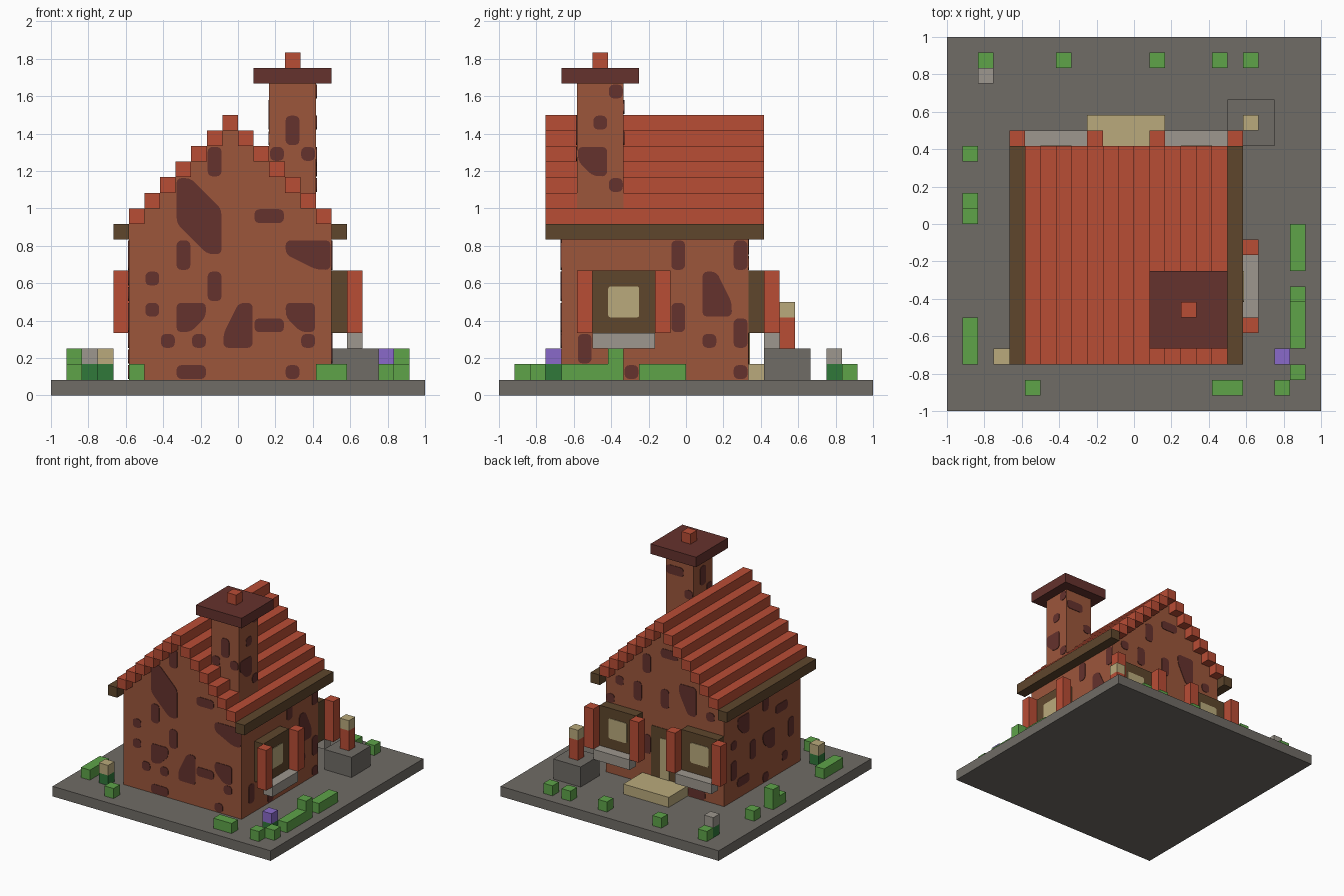
import bpy, bmesh
from mathutils import Vector

cube = bpy.data.objects.get("Cube")
if cube:
    bpy.data.objects.remove(cube, do_unlink=True)

U = 1 / 12  # block size


def material(name, r, g, b):
    def lin(c):
        c /= 255
        return c / 12.92 if c <= 0.04045 else ((c + 0.055) / 1.055) ** 2.4
    col = (lin(r), lin(g), lin(b), 1)
    m = bpy.data.materials.new(name)
    m.use_nodes = True
    m.diffuse_color = col
    m.node_tree.nodes["Principled BSDF"].inputs["Base Color"].default_value = col
    return m


STONE = material("dark stone", 112, 108, 102)
RED = material("roof red", 185, 77, 53)
BRICK = material("brick", 156, 86, 59)
MAROON = material("maroon brick", 101, 50, 45)
WOOD = material("dark wood", 94, 70, 44)
TAN = material("tan", 186, 170, 124)
GREY = material("light grey", 157, 151, 142)
GREEN = material("leaf green", 94, 164, 73)
DARK_GREEN = material("stem green", 48, 120, 58)
PURPLE = material("purple", 138, 106, 202)


def finish(name, bm, mat):
    bmesh.ops.recalc_face_normals(bm, faces=bm.faces)
    me = bpy.data.meshes.new(name)
    bm.to_mesh(me)
    bm.free()
    me.materials.append(mat)
    ob = bpy.data.objects.new(name, me)
    bpy.context.collection.objects.link(ob)
    return ob


def boxes(name, mat, *items):
    """One object of boxes, each (x0, x1, y0, y1, z0, z1) in blocks."""
    bm = bmesh.new()
    for x0, x1, y0, y1, z0, z1 in items:
        vs = bmesh.ops.create_cube(bm, size=1)["verts"]
        for v in vs:
            v.co = Vector(((x0 + x1) / 2 + v.co.x * (x1 - x0),
                           (y0 + y1) / 2 + v.co.y * (y1 - y0),
                           (z0 + z1) / 2 + v.co.z * (z1 - z0))) * U
    return finish(name, bm, mat)


def patches(name, mat, axis, plane, sign, shapes, inset=0.0065, radius=0.026, lift=0.004):
    """Thin rounded plates on a wall; a shape is a list of (a0, a1, z0, z1) rectangles."""
    bm = bmesh.new()
    for rects in shapes:
        cells = {(a, z) for a0, a1, z0, z1 in rects for a in range(a0, a1) for z in range(z0, z1)}
        part = bmesh.new()
        for a, z in cells:
            corners = [(a, z), (a + 1, z), (a + 1, z + 1), (a, z + 1)]
            part.faces.new([part.verts.new((p * U, q * U, 0)) for p, q in corners])
        bmesh.ops.remove_doubles(part, verts=part.verts, dist=1e-4)
        if len(part.faces) > 1:
            bmesh.ops.dissolve_faces(part, faces=part.faces[:], use_verts=True)
        bmesh.ops.dissolve_limit(part, angle_limit=0.01, verts=part.verts, edges=part.edges)
        if inset:
            rim = bmesh.ops.inset_region(part, faces=part.faces[:], thickness=inset, use_boundary=True)
            bmesh.ops.delete(part, geom=rim["faces"], context='FACES')
        bmesh.ops.bevel(part, geom=part.verts[:], offset=radius, segments=3,
                        profile=0.5, affect='VERTICES')
        top = bmesh.ops.extrude_face_region(part, geom=part.faces[:], use_keep_orig=True)["geom"]
        for v in [g for g in top if isinstance(g, bmesh.types.BMVert)]:
            v.co.z = lift
        for v in part.verts:
            a, z, d = v.co
            d = plane * U + sign * d
            v.co = (d, a, z) if axis == 'X' else (a, d, z)
        me = bpy.data.meshes.new("temp")
        part.to_mesh(me)
        part.free()
        bm.from_mesh(me)
        bpy.data.meshes.remove(me)
    return finish(name, bm, mat)


# Ground slab
boxes("ground_slab", STONE, (-12, 12, -12, 12, 0, 1))

# House body: stepped gable profile extruded front to back
columns = [(i, 11 + min(i + 7, 5 - i)) for i in range(-7, 6)]
profile = [(6, 1), (-7, 1)]
for i, h in columns:
    profile += [(i, h), (i + 1, h)]
bm = bmesh.new()
face = bm.faces.new([bm.verts.new((x * U, -8 * U, z * U)) for x, z in profile])
ext = bmesh.ops.extrude_face_region(bm, geom=[face], use_keep_orig=True)["geom"]
bmesh.ops.translate(bm, vec=(0, 12 * U, 0), verts=[g for g in ext if isinstance(g, bmesh.types.BMVert)])
bmesh.ops.remove_doubles(bm, verts=bm.verts, dist=1e-5)
finish("house_walls", bm, BRICK)

# Stepped roof and eaves
boxes("roof_steps", RED, *[(i, i + 1, -9, 5, h, h + 1) for i, h in columns])
boxes("roof_eaves", WOOD, (-8, -7, -9, 5, 10, 11), (6, 7, -9, 5, 10, 11))

# Chimney, a hair wider than the roof step it breaks through
boxes("chimney_stack", BRICK, (2, 5.02, -7, -4, 12, 20))
boxes("chimney_cap", MAROON, (1, 6, -8, -3, 20, 21))
boxes("chimney_knob", RED, (3, 4, -6, -5, 21, 22))


# Windows: frame, rounded pane, two shutters and a sill
def window(name, axis, wall, a):
    def place(a0, a1, d0, d1, z0, z1):
        if axis == 'X':
            return (wall + d0, wall + d1, a0, a1, z0, z1)
        return (a0, a1, wall + d0, wall + d1, z0, z1)
    boxes(name + "_frame", WOOD, place(a, a + 4, 0, 1, 4, 8))
    boxes(name + "_shutters", RED, place(a - 1, a, 1, 2, 4, 8), place(a + 4, a + 5, 1, 2, 4, 8))
    boxes(name + "_sill", GREY, place(a, a + 4, 1, 2, 3, 4))
    patches(name + "_pane", TAN, axis, wall + 1, 1, [[(a + 1, a + 3, 5, 7)]], inset=0, radius=0.014)


window("side_window", 'X', 6, -6)
window("back_window_left", 'Y', 4, 2)
window("back_window_right", 'Y', 4, -7)

# Door and doorstep
patches("door_frame", WOOD, 'Y', 4, 1, [[(-2, 1, 1, 7)]], inset=0, radius=0.012)
patches("door_panel", TAN, 'Y', 4, 1, [[(-1, 0, 1, 6)]], inset=0, radius=0.012, lift=0.008)
boxes("doorstep", TAN, (-3, 2, 4, 7, 1, 2))

# Dark brick patches on the walls
patches("front_wall_patches", MAROON, 'Y', -8, -1, [
    [(-2, -1, 14, 16)], [(-4, -3, 11, 14), (-4, -1, 11, 12), (-2, -1, 9, 12)],
    [(1, 3, 11, 12)], [(-4, -3, 8, 10)], [(-6, -5, 7, 8)], [(-2, -1, 6, 8)],
    [(3, 6, 9, 10), (5, 6, 8, 10)], [(-6, -5, 5, 6)], [(-4, -2, 5, 6), (-4, -3, 4, 6)],
    [(0, 1, 3, 6), (-1, 1, 3, 4)], [(-3, -2, 3, 4)], [(-5, -4, 3, 4)], [(1, 3, 4, 5)],
    [(3, 5, 5, 6), (4, 5, 4, 6)], [(4, 5, 3, 4)], [(-4, -2, 1, 2)], [(3, 4, 1, 2)]])
patches("right_wall_patches", MAROON, 'X', 6, 1, [
    [(-1, 0, 8, 10)], [(3, 4, 8, 10)], [(1, 2, 5, 8), (1, 3, 5, 6)], [(-1, 0, 4, 6)],
    [(1, 2, 3, 4)], [(3, 4, 3, 5)], [(-7, -6, 2, 4)], [(-4, -3, 1, 2)], [(3, 4, 1, 2)]])
patches("left_wall_patches", MAROON, 'X', -7, -1, [
    [(2, 3, 3, 5)], [(0, 2, 8, 9), (0, 1, 7, 9)], [(-3, -2, 8, 10)], [(-6, -4, 7, 8)],
    [(2, 3, 6, 7)], [(-1, 0, 4, 6)], [(-4, -2, 5, 6), (-4, -3, 4, 6)], [(-7, -6, 4, 6)],
    [(0, 2, 2, 3)], [(-6, -5, 2, 3)], [(-3, -2, 1, 2)]])
patches("back_wall_patches", MAROON, 'Y', 4, 1, [
    [(4, 5, 10, 11)], [(1, 2, 12, 14)], [(-2, 0, 14, 15)], [(2, 3, 9, 11)], [(-1, 0, 9, 11)],
    [(-4, -2, 11, 12), (-4, -3, 9, 12)], [(-6, -5, 9, 10)], [(5, 6, 8, 9)],
    [(3, 5, 2, 3)], [(-5, -3, 1, 2)], [(1, 2, 4, 6)]])

# Dark brick patches on the chimney
patches("chimney_front_patches", MAROON, 'Y', -7, -1,
        [[(3, 4, 16, 18)], [(4, 5, 15, 16)], [(2, 3, 15, 16)]])
patches("chimney_right_patches", MAROON, 'X', 5.02, 1, [
    [(-5, -4, 19, 20)], [(-6, -5, 17, 18)], [(-7, -5, 15, 16), (-6, -5, 14, 16)], [(-5, -4, 13, 14)]])
patches("chimney_back_patches", MAROON, 'Y', -4, 1, [[(3, 5, 18, 19)], [(2, 3, 16, 17)]])
patches("chimney_left_patches", MAROON, 'X', 2, -1, [[(-6, -5, 17, 19)], [(-7, -6, 16, 17)]])

# Stone block with a post on top
boxes("stone_block", STONE, (6, 9, 5, 8, 1, 3))
boxes("post", RED, (7, 8, 6, 7, 3, 5))
boxes("post_top", TAN, (7, 8, 6, 7, 5, 6))

# Low bushes
boxes("back_bushes", GREEN, *[(x, x + 1, 10, 11, 1, 2) for x in (-10, -5, 1, 5, 7)])
boxes("left_side_bushes", GREEN, (-11, -10, 4, 5, 1, 2), (-11, -10, 0, 1, 1, 2),
      (-11, -10, 1, 2, 1, 3), (-11, -10, -9, -6, 1, 2))
boxes("right_side_bushes", GREEN, (10, 11, -3, 0, 1, 2), (10, 11, -8, -5, 1, 2),
      (10, 11, -5, -4, 1, 3), (10, 11, -10, -9, 1, 2))
boxes("front_bushes", GREEN, (9, 10, -11, -10, 1, 2), (5, 7, -11, -10, 1, 2), (-7, -6, -11, -10, 1, 2))

# Flowers: a stem block under a coloured bloom
for name, x, y, mat in (("grey_flower", -10, 9, GREY), ("tan_flower", -9, -9, TAN),
                        ("purple_flower", 9, -9, PURPLE)):
    boxes(name + "_stem", DARK_GREEN, (x, x + 1, y, y + 1, 1, 2))
    boxes(name + "_bloom", mat, (x, x + 1, y, y + 1, 2, 3))
